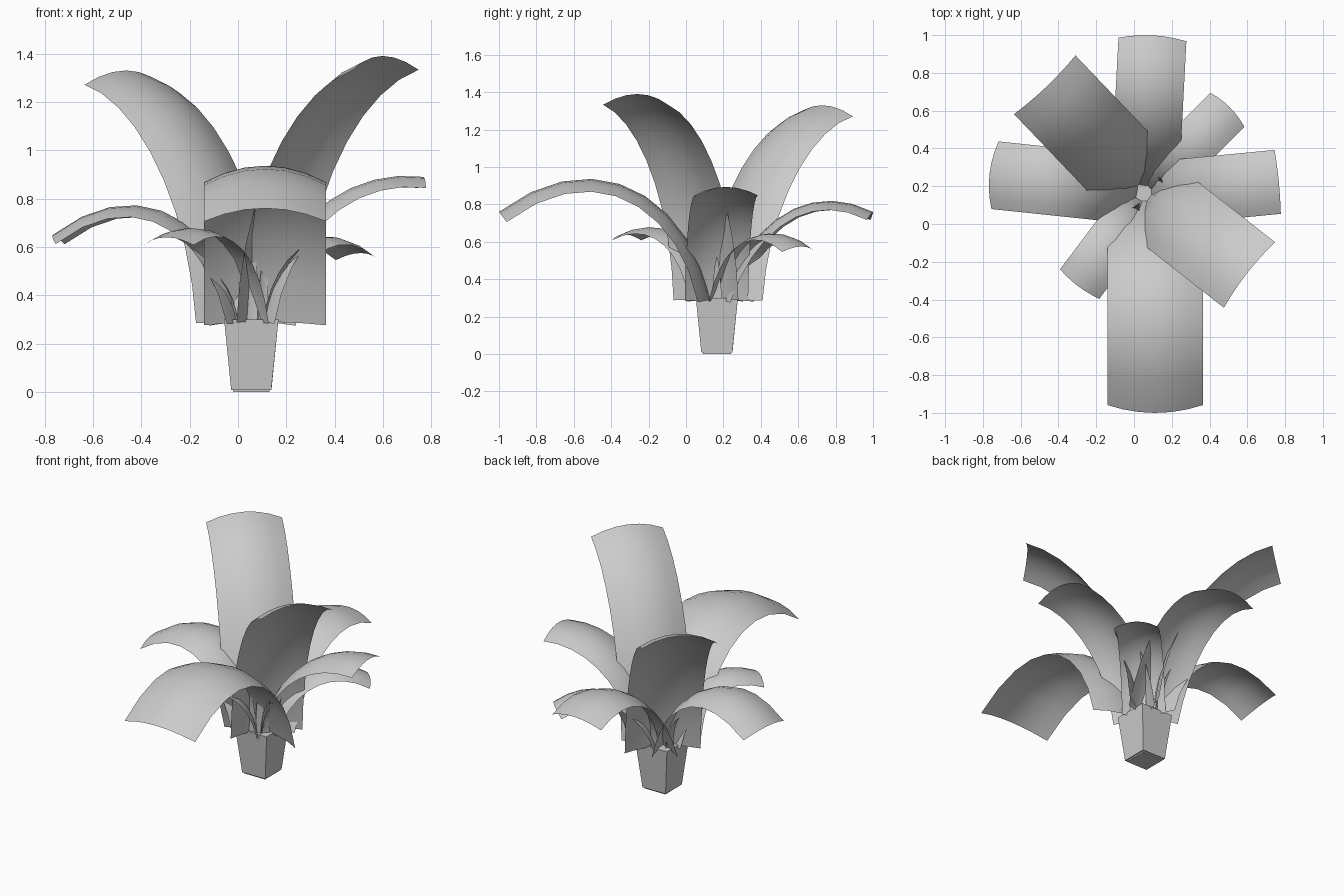
import bpy, bmesh, math
from mathutils import Vector

cube = bpy.data.objects.get("Cube")
if cube:
    bpy.data.objects.remove(cube, do_unlink=True)

grey = bpy.data.materials.new("plain grey")
grey.use_nodes = True
colour = (0.6, 0.6, 0.6, 1)
grey.diffuse_color = colour
grey.node_tree.nodes["Principled BSDF"].inputs["Base Color"].default_value = colour

CENTRE = Vector((0.055, 0.165, 0))
BASE_Z = 0.29


def finish(bm, name, angle):
    bmesh.ops.recalc_face_normals(bm, faces=bm.faces)
    mesh = bpy.data.meshes.new(name)
    bm.to_mesh(mesh)
    bm.free()
    mesh.materials.append(grey)
    obj = bpy.data.objects.new(name, mesh)
    bpy.context.collection.objects.link(obj)
    bpy.ops.object.select_all(action='DESELECT')
    obj.select_set(True)
    bpy.context.view_layer.objects.active = obj
    bpy.ops.object.shade_smooth_by_angle(angle=math.radians(angle))
    return obj


def bezier(points, t):
    """Point and tangent of a cubic curve in the (radius, height) plane."""
    a, b, c, d = (Vector(p) for p in points)
    s = 1 - t
    point = a * s**3 + b * 3 * s * s * t + c * 3 * s * t * t + d * t**3
    tangent = (b - a) * s * s + (c - b) * 2 * s * t + (d - c) * t * t
    return point, tangent.normalized()


def strip(name, degrees, width, path, shift=(0, 0), rows=9, cols=6, pointed=False):
    """Arching sheet, cambered across its width, growing out from the centre."""
    turn = math.radians(degrees)
    out = Vector((math.cos(turn), math.sin(turn), 0))
    side = Vector((-out.y, out.x, 0))
    up = Vector((0, 0, 1))
    origin = CENTRE + Vector((*shift, 0))
    bm = bmesh.new()
    grid = []
    for i in range(rows + 1):
        t = i / rows
        p, tan = bezier(path, t)
        half = width / 2
        if pointed:
            half *= 0.03 + 0.97 * (1 - t) ** 0.7
        normal = up * tan.x - out * tan.y
        row = []
        for j in range(cols + 1):
            u = 2 * j / cols - 1
            co = origin + out * p.x + up * p.y + side * (u * half)
            row.append(bm.verts.new(co - normal * (0.27 * half * u * u)))
        grid.append(row)
    for low, high in zip(grid, grid[1:]):
        for j in range(cols):
            bm.faces.new((low[j], low[j + 1], high[j + 1], high[j]))
    return finish(bm, name, 60)


# Tapered square pot with softened lower edges
bm = bmesh.new()
bmesh.ops.create_cube(bm, size=1)
for v in bm.verts:
    top = v.co.z > 0
    size = 0.225 if top else 0.165
    v.co = CENTRE + Vector((v.co.x * size, v.co.y * size, 0.3 if top else 0))
lower = [e for e in bm.edges if all(v.co.z < 0.01 for v in e.verts)]
bmesh.ops.bevel(bm, geom=lower, offset=0.008, segments=2, affect='EDGES')
finish(bm, "pot", 40)

# Broad leaves: heading, width, then the curve after the root, and a root shift
root = (0.035, BASE_Z)
leaves = {
    "front_leaf": (-90, 0.505, (0.15, 0.85), (0.65, 1.15), (1.165, 0.76), (0.057, 0)),
    "left_leaf": (5.5, 0.34, (0.1, 0.7), (0.4, 0.93), (0.715, 0.89), (0, -0.01)),
    "right_leaf": (174, 0.36, (0.12, 0.7), (0.46, 0.93), (0.825, 0.65), (0, 0.01)),
    "back_leaf": (87, 0.36, (0.18, 0.72), (0.5, 0.93), (0.835, 0.76), (0, 0)),
    "tall_back_right_leaf": (133.7, 0.45, (0.08, 0.8), (0.4, 1.25), (0.75, 1.33), (0, 0.02)),
    "tall_front_left_leaf": (-38, 0.44, (0.06, 0.83), (0.34, 1.29), (0.69, 1.39), (0, 0)),
    "small_back_left_leaf": (45, 0.255, (0.12, 0.6), (0.38, 0.74), (0.64, 0.575), (0, 0)),
    "small_front_right_leaf": (233, 0.26, (0.1, 0.62), (0.35, 0.75), (0.6, 0.64), (0.01, -0.015)),
}
for name, (heading, width, bend, arch, tip, shift) in leaves.items():
    strip(name, heading, width, (root, bend, arch, tip), shift)

# Slender pointed shoots around the rim: heading, tip radius, tip height
shoots = [(223, 0.22, 0.5), (243, 0.06, 0.75), (-85, 0.14, 0.58), (-62, 0.13, 0.63),
          (-45, 0.28, 0.59), (0, 0.14, 0.52), (40, 0.12, 0.74), (100, 0.2, 0.55),
          (150, 0.24, 0.55)]
for n, (heading, reach, height) in enumerate(shoots):
    foot = (0.095, BASE_Z)
    bend = (0.1, BASE_Z + (height - BASE_Z) * 0.4)
    arch = (0.1 + (reach - 0.1) * 0.4, BASE_Z + (height - BASE_Z) * 0.8)
    strip(f"shoot_{n + 1}", heading, 0.055, (foot, bend, arch, (reach, height)),
          rows=5, cols=2, pointed=True)
